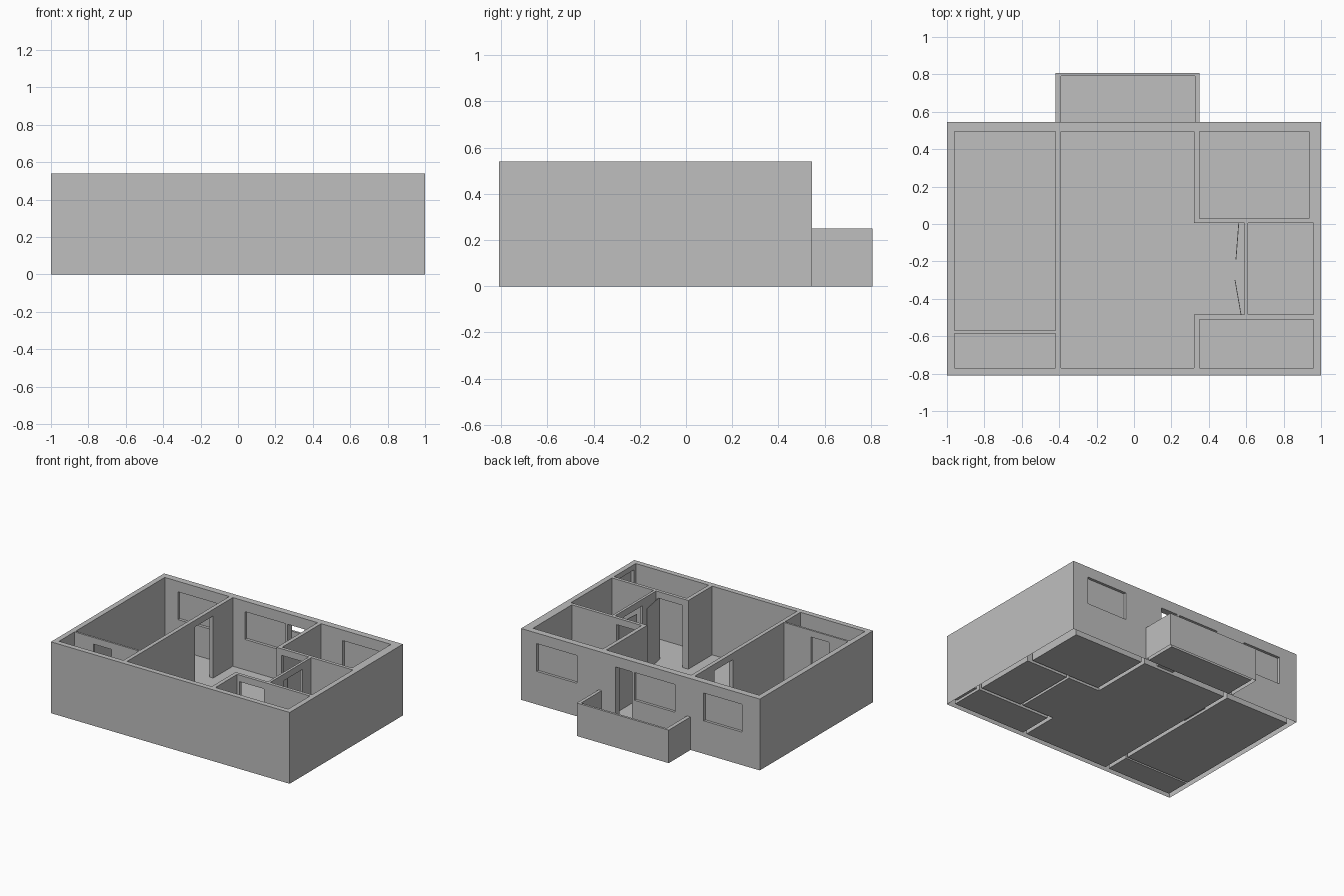
import bpy
from mathutils import Vector

old = bpy.data.objects.get("Cube")
if old:
    bpy.data.objects.remove(old, do_unlink=True)

TOP, RAIL, FLOOR = 0.54, 0.25, 0.02
DOOR, HEAD, SILL = 0.49, 0.46, 0.25

grey = bpy.data.materials.new("plaster_grey")
grey.use_nodes = True
grey.diffuse_color = (0.52, 0.52, 0.52, 1)
grey.node_tree.nodes["Principled BSDF"].inputs["Base Color"].default_value = (0.52, 0.52, 0.52, 1)


def box(name, x0, x1, y0, y1, z0, z1):
    verts = [(x, y, z) for z in (z0, z1) for x, y in ((x0, y0), (x1, y0), (x1, y1), (x0, y1))]
    faces = [(3, 2, 1, 0), (4, 5, 6, 7)]
    faces += [(i, (i + 1) % 4, (i + 1) % 4 + 4, i + 4) for i in range(4)]
    mesh = bpy.data.meshes.new(name)
    mesh.from_pydata(verts, [], faces)
    mesh.materials.append(grey)
    ob = bpy.data.objects.new(name, mesh)
    bpy.context.collection.objects.link(ob)
    return ob


def carve(ob, x0, x1, y0, y1, z0=-0.1, z1=1.0):
    cutter = box("cutter", x0, x1, y0, y1, z0, z1)
    cutter.hide_render = True
    mod = ob.modifiers.new("carve", "BOOLEAN")
    mod.operation, mod.solver, mod.object = "DIFFERENCE", "EXACT", cutter
    bpy.context.view_layer.objects.active = ob
    bpy.ops.object.modifier_apply(modifier=mod.name)
    bpy.data.objects.remove(cutter, do_unlink=True)


def open_underside(ob):
    import bmesh
    bm = bmesh.new()
    bm.from_mesh(ob.data)
    low = [f for f in bm.faces if all(v.co.z < 0.001 for v in f.verts)]
    bmesh.ops.delete(bm, geom=low, context="FACES")
    bm.to_mesh(ob.data)
    bm.free()


def door_leaf(name, start, end):
    # Thin upright panel between two plan points
    a, b = Vector(start), Vector(end)
    d = b - a
    leaf = box(name, 0, d.length, -0.002, 0.002, FLOOR, DOOR)
    leaf.location = (a.x, a.y, 0)
    leaf.rotation_euler.z = Vector((1, 0)).angle_signed(d) * -1


# Rooms as plan rectangles (x0, x1, y0, y1)
rooms = {
    "long_room": (-0.96, -0.42, -0.57, 0.495),
    "small_front_room": (-0.96, -0.42, -0.77, -0.585),
    "hall": (-0.39, 0.32, -0.77, 0.495),
    "hall_nook": (0.31, 0.59, -0.485, 0.005),
    "back_room": (0.35, 0.935, 0.03, 0.495),
    "bath": (0.61, 0.96, -0.485, 0.005),
    "entry": (0.35, 0.96, -0.77, -0.51),
}

# House walls
walls = box("walls", -1, 1, -0.81, 0.545, 0, TOP)
for plan in rooms.values():
    carve(walls, *plan)

# Doorways
carve(walls, -0.80, -0.65, -0.60, -0.55, FLOOR, DOOR)
carve(walls, -0.45, -0.36, 0.04, 0.26, FLOOR, DOOR)
carve(walls, 0.36, 0.56, -0.02, 0.06, FLOOR, DOOR)
carve(walls, 0.37, 0.575, -0.54, -0.46, FLOOR, DOOR)
carve(walls, 0.57, 0.63, -0.32, -0.10, FLOOR, DOOR)
carve(walls, 0.90, 1.10, -0.75, -0.54, FLOOR, DOOR + 0.01)
carve(walls, 0.07, 0.21, 0.45, 0.60, FLOOR, HEAD)

# Back windows with recessed panes
for side, x0, x1 in (("right", -0.85, -0.53), ("middle", -0.29, 0.05), ("left", 0.53, 0.87)):
    carve(walls, x0, x1, 0.45, 0.60, SILL, HEAD)
    box(f"{side}_window_pane", x0, x1, 0.517, 0.525, SILL, HEAD)
open_underside(walls)

# Balcony parapet
parapet = box("balcony_parapet", -0.42, 0.35, 0.545, 0.807, 0, RAIL)
carve(parapet, -0.39, 0.325, 0.5, 0.79)
open_underside(parapet)

# Floor slabs
rooms["hall_nook"] = (0.32, 0.59, -0.485, 0.005)
rooms["balcony"] = (-0.39, 0.325, 0.545, 0.79)
for name, plan in rooms.items():
    box(f"{name}_floor", *plan, 0, FLOOR)

# Door leaves
door_leaf("back_room_door", (0.56, 0.005), (0.545, -0.19))
door_leaf("entry_inner_door", (0.575, -0.50), (0.54, -0.30))
box("main_door", 0.985, 1.0, -0.75, -0.54, FLOOR, DOOR + 0.01)
